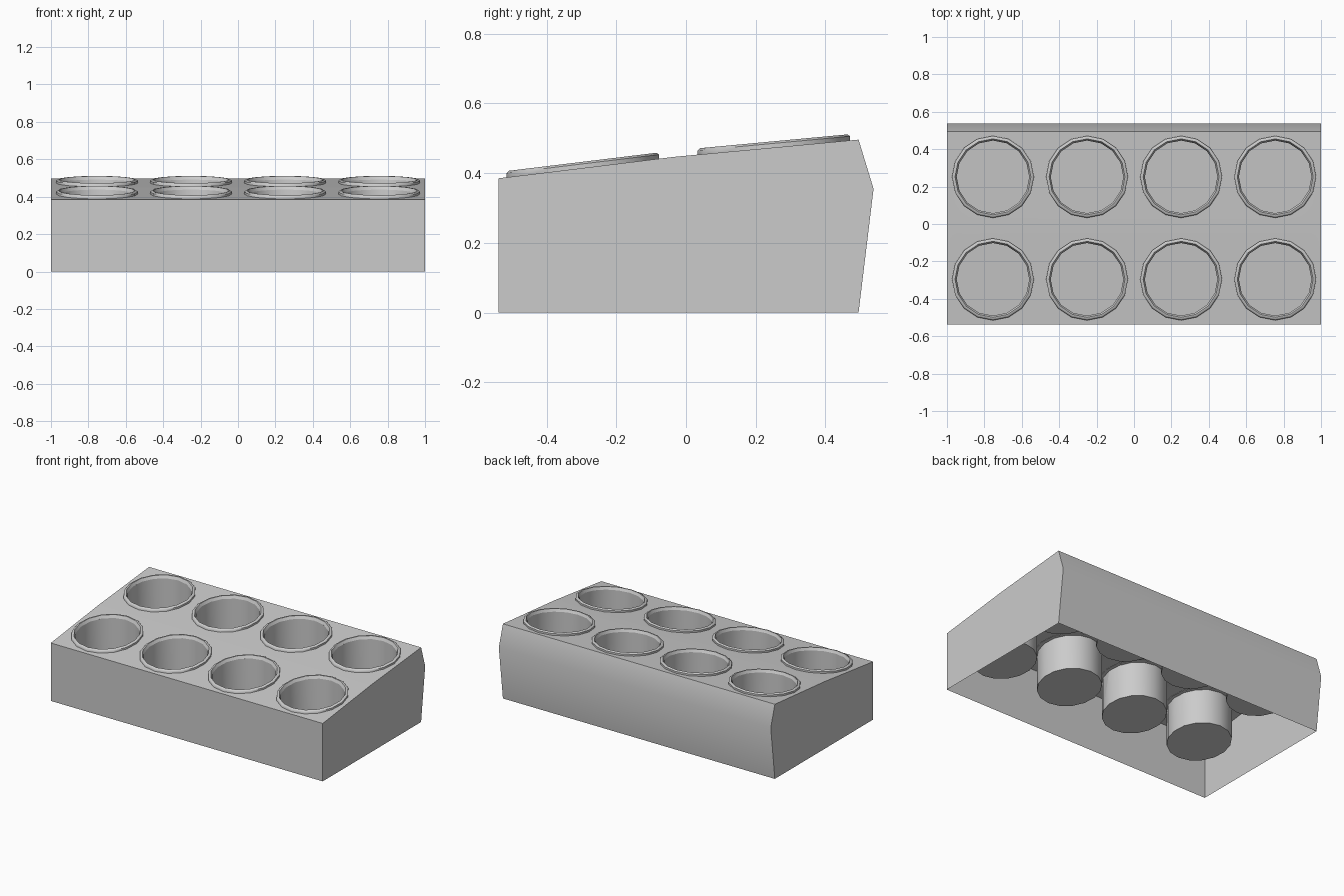
import bpy, bmesh, math

if "Cube" in bpy.data.objects:
    bpy.data.objects.remove(bpy.data.objects["Cube"])

SIDES = 16
XS = [-0.754 + 0.503 * i for i in range(4)]
# side outline (y, z)
PROFILE = [(-0.538, 0), (-0.538, 0.385), (-0.03, 0.447),
           (0.495, 0.496), (0.538, 0.355), (0.495, 0)]
# rows of cups: centre y, deck height there, deck slope
ROWS = [("front", -0.296, 0.4145, 0.122), ("back", 0.252, 0.4733, 0.0933)]


def make_object(name, bm):
    bmesh.ops.recalc_face_normals(bm, faces=bm.faces)
    mesh = bpy.data.meshes.new(name)
    bm.to_mesh(mesh)
    bm.free()
    obj = bpy.data.objects.new(name, mesh)
    bpy.context.collection.objects.link(obj)
    return obj


def sheared_loop(bm, x, y, z, slope, radius):
    """Ring of vertices, round from above and parallel to the sloping deck."""
    loop = []
    for i in range(SIDES):
        a = 2 * math.pi * i / SIDES
        dy = radius * math.sin(a)
        loop.append(bm.verts.new((x + radius * math.cos(a), y + dy, z + slope * dy)))
    return loop


def bridge(bm, a, b):
    for i in range(SIDES):
        j = (i + 1) % SIDES
        bm.faces.new((a[i], a[j], b[j], b[i]))


def smooth(obj, angle):
    bpy.ops.object.select_all(action='DESELECT')
    obj.select_set(True)
    bpy.context.view_layer.objects.active = obj
    bpy.ops.object.shade_smooth_by_angle(angle=math.radians(angle))


# tray body: extruded side outline
bm = bmesh.new()
ends = [[bm.verts.new((x, y, z)) for y, z in PROFILE] for x in (-1, 1)]
for e in ends:
    bm.faces.new(e)
for i in range(len(PROFILE)):
    j = (i + 1) % len(PROFILE)
    bm.faces.new((ends[0][i], ends[0][j], ends[1][j], ends[1][i]))
tray = make_object("tray_shell", bm)

# cup wells: cut from the body so they hang inside the shell
bm = bmesh.new()
for _, y, z, slope in ROWS:
    for x in XS:
        low = sheared_loop(bm, x, y, z - 0.227, slope, 0.194)
        high = sheared_loop(bm, x, y, z + 0.1, slope, 0.194)
        bridge(bm, low, high)
        bm.faces.new(low)
        bm.faces.new(high)
cutter = make_object("cup_cutter", bm)
cutter.hide_render = True
mod = tray.modifiers.new("wells", 'BOOLEAN')
mod.operation = 'DIFFERENCE'
mod.solver = 'EXACT'
mod.object = cutter
bpy.context.view_layer.objects.active = tray
bpy.ops.object.modifier_apply(modifier=mod.name)
bpy.data.objects.remove(cutter)

# open underside
bm = bmesh.new()
bm.from_mesh(tray.data)
under = [f for f in bm.faces if all(abs(v.co.z) < 1e-4 for v in f.verts)]
bmesh.ops.delete(bm, geom=under, context='FACES')
bm.to_mesh(tray.data)
bm.free()
smooth(tray, 35)

# raised rims: (radius, height above deck)
RIM = [(0.219, -0.002), (0.219, 0.012), (0.211, 0.018), (0.203, 0.018), (0.194, 0.0)]
for row, y, z, slope in ROWS:
    for n, x in enumerate(XS, 1):
        bm = bmesh.new()
        loops = [sheared_loop(bm, x, y, z + h, slope, r) for r, h in RIM]
        for a, b in zip(loops, loops[1:]):
            bridge(bm, a, b)
        bridge(bm, loops[-1], loops[0])
        smooth(make_object(f"{row}_cup_rim_{n}", bm), 50)
